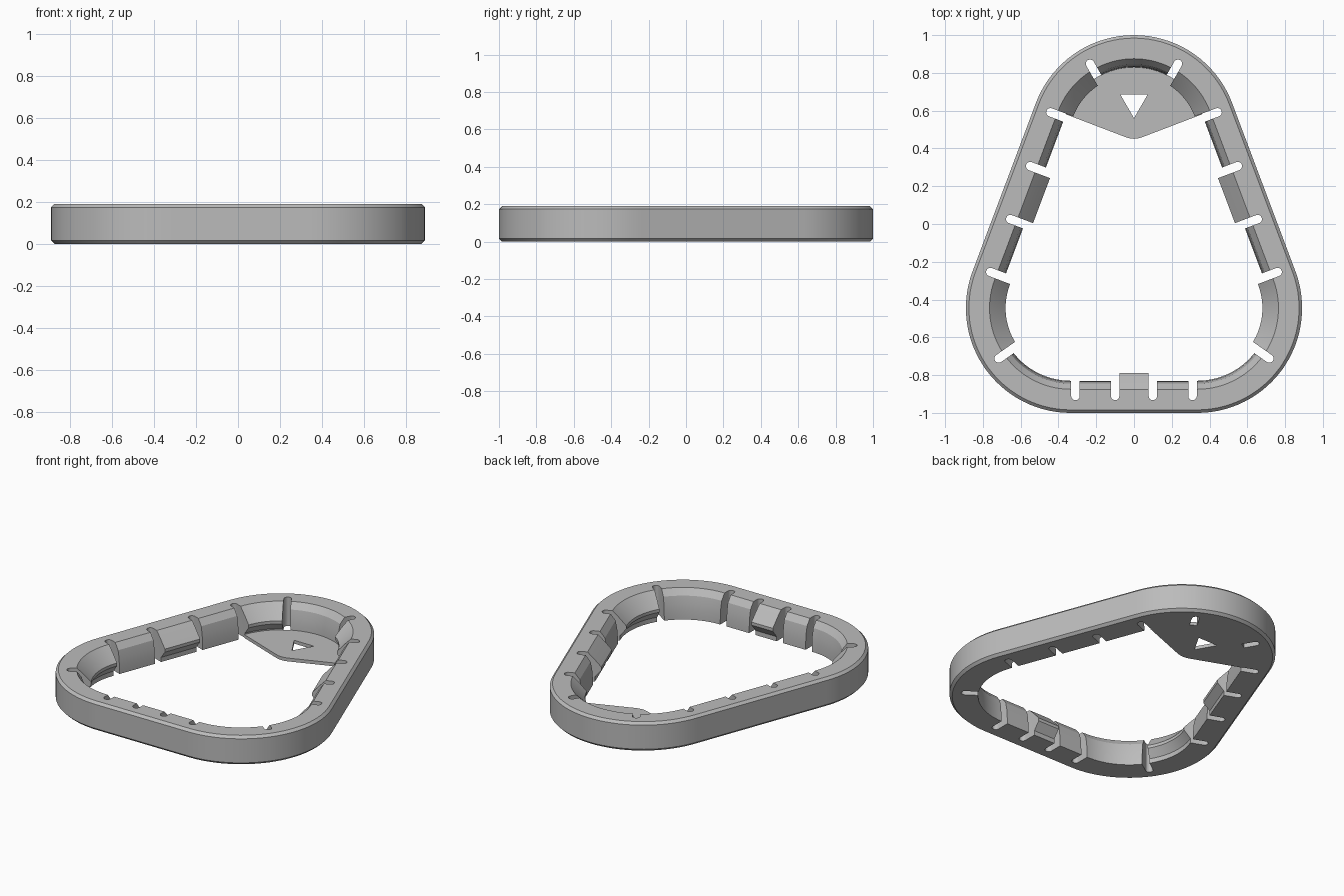
import bpy
import bmesh
from math import atan2, ceil, cos, degrees, pi, radians, sin
from mathutils import Vector

cube = bpy.data.objects.get("Cube")
if cube:
    bpy.data.objects.remove(cube, do_unlink=True)

# Main dimensions: the frame follows a triangle rounded at three centres
APEX = Vector((0, 0.445))
CORNER = Vector((0.335, -0.445))
RADIUS, HEIGHT, CHAMFER = 0.555, 0.19, 0.016
SLOT_END, SLOT_WIDTH = 0.488, 0.045
SIDE = (CORNER - APEX)
LEAN = degrees(atan2(SIDE.x, -SIDE.y))

grey = bpy.data.materials.new("plain grey")
grey.use_nodes = True
grey.diffuse_color = (0.5, 0.5, 0.5, 1)
grey.node_tree.nodes["Principled BSDF"].inputs["Base Color"].default_value = (0.5, 0.5, 0.5, 1)


def make_object(name, bm):
    bmesh.ops.recalc_face_normals(bm, faces=bm.faces)
    mesh = bpy.data.meshes.new(name)
    bm.to_mesh(mesh)
    bm.free()
    mesh.materials.append(grey)
    obj = bpy.data.objects.new(name, mesh)
    bpy.context.collection.objects.link(obj)
    return obj


def add_prism(bm, outline, low, high):
    bottom = [bm.verts.new((p[0], p[1], low)) for p in outline]
    top = [bm.verts.new((p[0], p[1], high)) for p in outline]
    bm.faces.new(bottom[::-1])
    bm.faces.new(top)
    for i in range(len(outline)):
        j = (i + 1) % len(outline)
        bm.faces.new((bottom[i], bottom[j], top[j], top[i]))


def direction(angle):
    return Vector((cos(radians(angle)), sin(radians(angle))))


def cut(obj, cutter):
    mod = obj.modifiers.new("cut", 'BOOLEAN')
    mod.operation, mod.solver, mod.object = 'DIFFERENCE', 'EXACT', cutter
    bpy.ops.object.select_all(action='DESELECT')
    obj.select_set(True)
    bpy.context.view_layer.objects.active = obj
    bpy.ops.object.modifier_apply(modifier=mod.name)
    bpy.data.objects.remove(cutter, do_unlink=True)
    bpy.ops.object.shade_smooth_by_angle(angle=radians(25))


# Cross-sections as (radius, height): slim wall and protruding clip
outer = [(RADIUS - CHAMFER, 0), (RADIUS, CHAMFER),
         (RADIUS, HEIGHT - CHAMFER), (RADIUS - CHAMFER, HEIGHT)]
slim = outer + [(0.43, HEIGHT), (0.40, 0.15), (0.39, 0.10), (0.387, 0.06), (0.385, 0.03), (0.385, 0)]
clip = outer + [(0.43, HEIGHT), (0.39, 0.15), (0.345, 0.10), (0.345, 0.08), (0.385, 0.03), (0.385, 0)]

# Slots of one half, from the apex to the front: (centre, angle of the normal)
slots = [(APEX, 60)]
slots += [(APEX + SIDE * t, LEAN) for t in (0.02, 0.34, 0.655, 0.97)]
slots += [(CORNER, -35), (Vector((0.31, CORNER.y)), -90), (Vector((0.10, CORNER.y)), -90)]
sections = [slim, clip, slim, clip, slim, clip, slim, slim, clip]

# Stations along one half of the frame
half = []
section = 0


def arc(centre, start, end):
    steps = max(1, ceil((start - end) / 4))
    for i in range(steps + 1):
        angle = start + (end - start) * i / steps
        half.append((centre, angle, sections[section]))


def slot_break(slot):
    global section
    centre, angle = slot
    tangent = direction(angle - 90) * 0.008
    half.append((centre - tangent, angle, sections[section]))
    section += 1
    half.append((centre + tangent, angle, sections[section]))


arc(APEX, 90, 62)
slot_break(slots[0])
arc(APEX, 58, LEAN)
for s in slots[1:5]:
    slot_break(s)
arc(CORNER, LEAN, -33)
slot_break(slots[5])
arc(CORNER, -37, -90)
for s in slots[6:]:
    slot_break(s)
half.append((Vector((0, CORNER.y)), -90, clip))
mirrored = [(Vector((-c.x, c.y)), 180 - a, p) for c, a, p in half[-2:0:-1]]

# Frame: sweep the cross-sections around the closed path
bm = bmesh.new()
rings = []
for centre, angle, profile in half + mirrored:
    ring = []
    for r, z in profile:
        p = centre + direction(angle) * r
        ring.append(bm.verts.new((p.x, p.y, z)))
    rings.append(ring)
for i, ring in enumerate(rings):
    following = rings[(i + 1) % len(rings)]
    for k in range(len(ring)):
        m = (k + 1) % len(ring)
        bm.faces.new((ring[k], ring[m], following[m], following[k]))
frame = make_object("frame", bm)

# Round-ended slots between the wall segments
bm = bmesh.new()
for centre, angle in slots:
    out, across = direction(angle), direction(angle + 90)
    w = SLOT_WIDTH / 2
    end = centre + out * (SLOT_END - w)
    inner = centre + out * 0.30
    outline = [inner + across * w, inner - across * w]
    outline += [end + out * w * cos(t) + across * w * sin(t)
                for t in (-pi / 2 + pi * i / 10 for i in range(11))]
    for side in (1, -1):
        add_prism(bm, [(p.x * side, p.y) for p in outline], -0.1, 0.3)
slot_cutter = make_object("slot_cutter", bm)
slot_cutter.hide_render = True
cut(frame, slot_cutter)

# Floor plate in the apex: a sector with a rounded tip
outline = [APEX + direction(LEAN + (180 - 2 * LEAN) * i / 36) * 0.386 for i in range(37)]
outline += [(-0.05, 0.462), (-0.025, 0.454), (0, 0.451), (0.025, 0.454), (0.05, 0.462)]
bm = bmesh.new()
add_prism(bm, outline, 0, 0.022)
plate = make_object("floor_plate", bm)

# Triangular hole in the plate
bm = bmesh.new()
add_prism(bm, [(-0.072, 0.685), (0, 0.56), (0.072, 0.685)], -0.1, 0.1)
hole_cutter = make_object("hole_cutter", bm)
hole_cutter.hide_render = True
cut(plate, hole_cutter)
